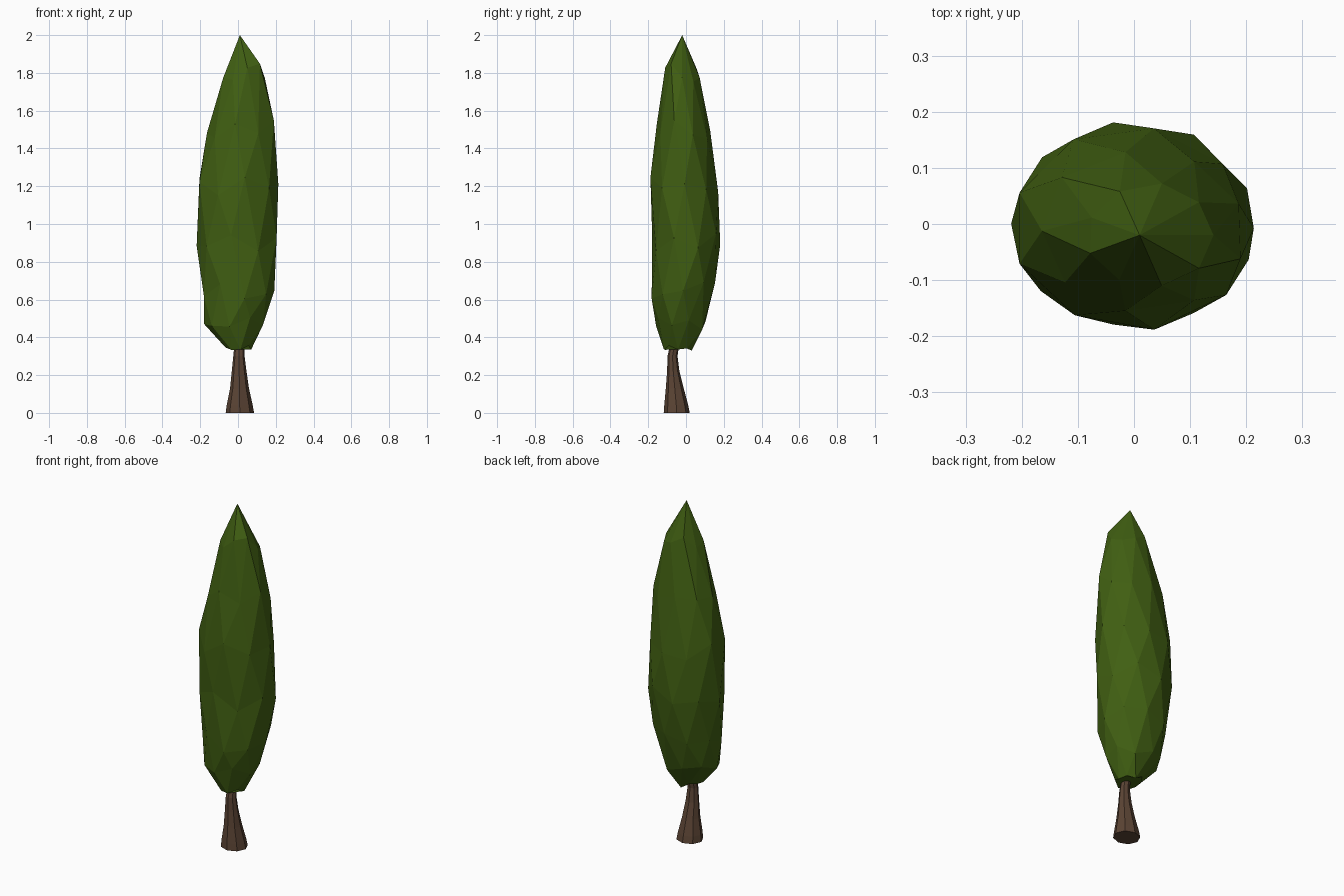
import bpy, bmesh, math, random

if "Cube" in bpy.data.objects:
    bpy.data.objects.remove(bpy.data.objects["Cube"])
random.seed(4)

def material(name, rgb):
    m = bpy.data.materials.new(name)
    m.diffuse_color = (*rgb, 1)
    m.use_nodes = True
    m.node_tree.nodes["Principled BSDF"].inputs["Base Color"].default_value = m.diffuse_color
    return m

def loft(name, rings, sides, mat, tip=None, jitter=0.0, stagger=0.0, grow=1.0):
    """Skin elliptical rings given as (z, xmin, xmax, ymin, ymax)."""
    bm = bmesh.new()
    loops = []
    for k, (z, x0, x1, y0, y1) in enumerate(rings):
        cx, cy = (x0 + x1) / 2, (y0 + y1) / 2
        rx, ry = (x1 - x0) / 2 * grow, (y1 - y0) / 2 * grow
        loop = []
        for i in range(sides):
            a = 2 * math.pi * (i + stagger * k) / sides
            dz = random.uniform(-jitter, jitter) * (0.35 if k == 0 else 1)
            r = 1 + random.uniform(-jitter, jitter) * 0.5
            loop.append(bm.verts.new((cx + rx * r * math.cos(a),
                                      cy + ry * r * math.sin(a), z + dz)))
        loops.append(loop)
    for lo, hi in zip(loops, loops[1:]):
        for i in range(sides):
            j = (i + 1) % sides
            if stagger:
                bm.faces.new((lo[i], lo[j], hi[i]))
                bm.faces.new((lo[j], hi[j], hi[i]))
            else:
                bm.faces.new((lo[i], lo[j], hi[j], hi[i]))
    bm.faces.new(loops[0][::-1])
    if tip:
        t = bm.verts.new(tip)
        for i in range(sides):
            bm.faces.new((loops[-1][i], loops[-1][(i + 1) % sides], t))
    else:
        bm.faces.new(loops[-1])
    bmesh.ops.recalc_face_normals(bm, faces=bm.faces)
    me = bpy.data.meshes.new(name)
    bm.to_mesh(me)
    bm.free()
    me.materials.append(mat)
    ob = bpy.data.objects.new(name, me)
    bpy.context.collection.objects.link(ob)
    return ob

# Faceted cypress crown, twisting as it rises
loft("foliage", [
    (0.345, -0.07, 0.07, -0.115, 0.03),
    (0.46, -0.175, 0.14, -0.16, 0.10),
    (0.65, -0.19, 0.19, -0.18, 0.15),
    (0.90, -0.212, 0.212, -0.182, 0.183),
    (1.20, -0.208, 0.206, -0.185, 0.17),
    (1.50, -0.165, 0.198, -0.155, 0.13),
    (1.80, -0.08, 0.14, -0.11, 0.07)],
    9, material("leaf_green", (0.052, 0.115, 0.006)),
    tip=(0.01, -0.02, 2.0), jitter=0.05, stagger=0.5, grow=1.02)

# Flared, slightly leaning trunk
loft("trunk", [
    (0.0, -0.065, 0.085, -0.118, 0.02),
    (0.04, -0.06, 0.078, -0.115, 0.012),
    (0.13, -0.042, 0.058, -0.107, -0.012),
    (0.22, -0.033, 0.045, -0.10, -0.035),
    (0.30, -0.025, 0.035, -0.098, -0.045),
    (0.40, -0.015, 0.03, -0.075, -0.03)],
    8, material("bark_brown", (0.105, 0.058, 0.035)))
